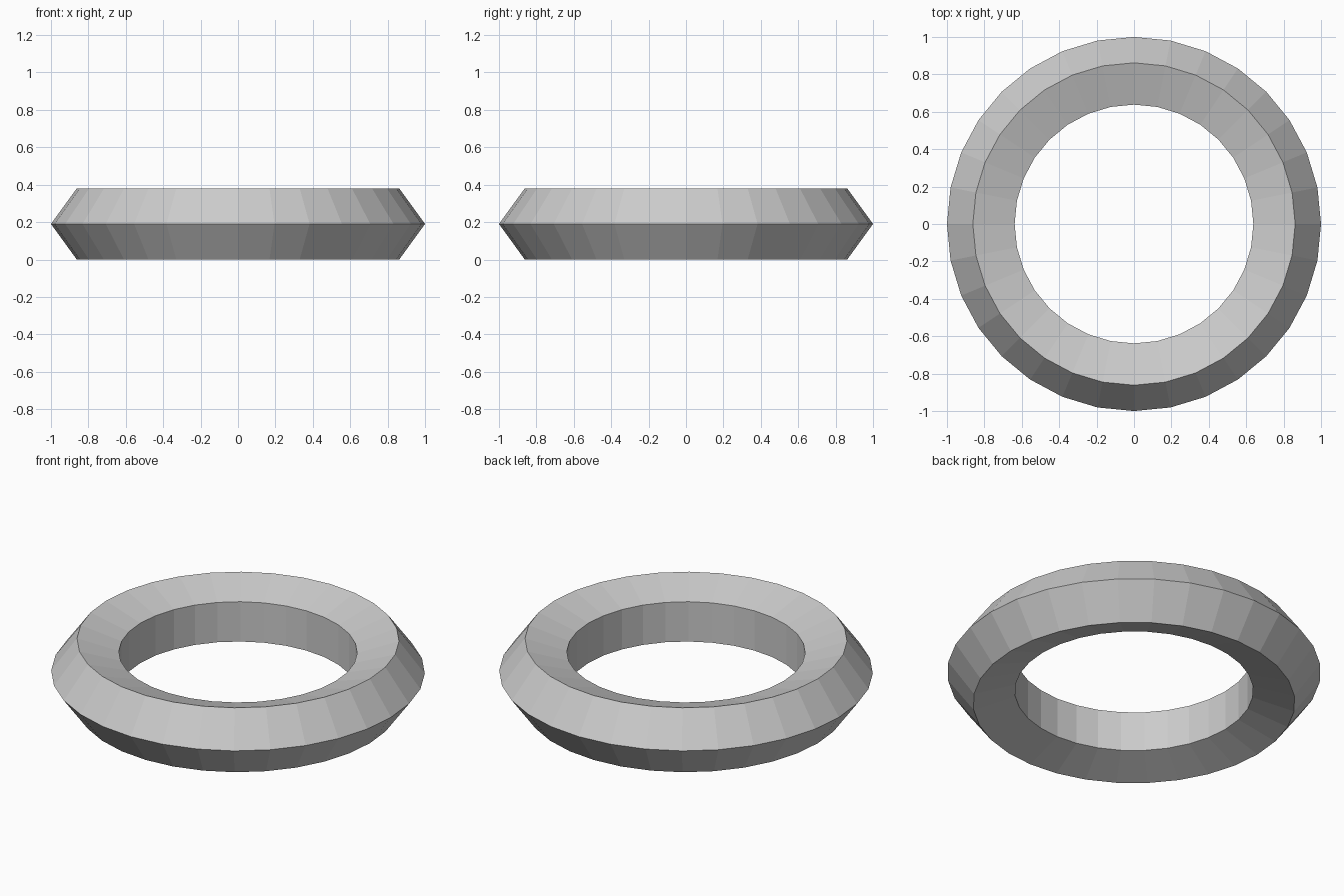
import bpy
from math import sin, radians

if "Cube" in bpy.data.objects:
    bpy.data.objects.remove(bpy.data.objects["Cube"])

# Low-poly ring: 32 segments around, pentagonal section with its point facing outward
MAJOR, MINOR = 0.8, 0.2
bpy.ops.mesh.primitive_torus_add(
    major_segments=32, minor_segments=5,
    major_radius=MAJOR, minor_radius=MINOR,
    location=(0, 0, MINOR * sin(radians(72))))
ring = bpy.context.object
ring.name = "ring"
bpy.ops.object.shade_flat()
